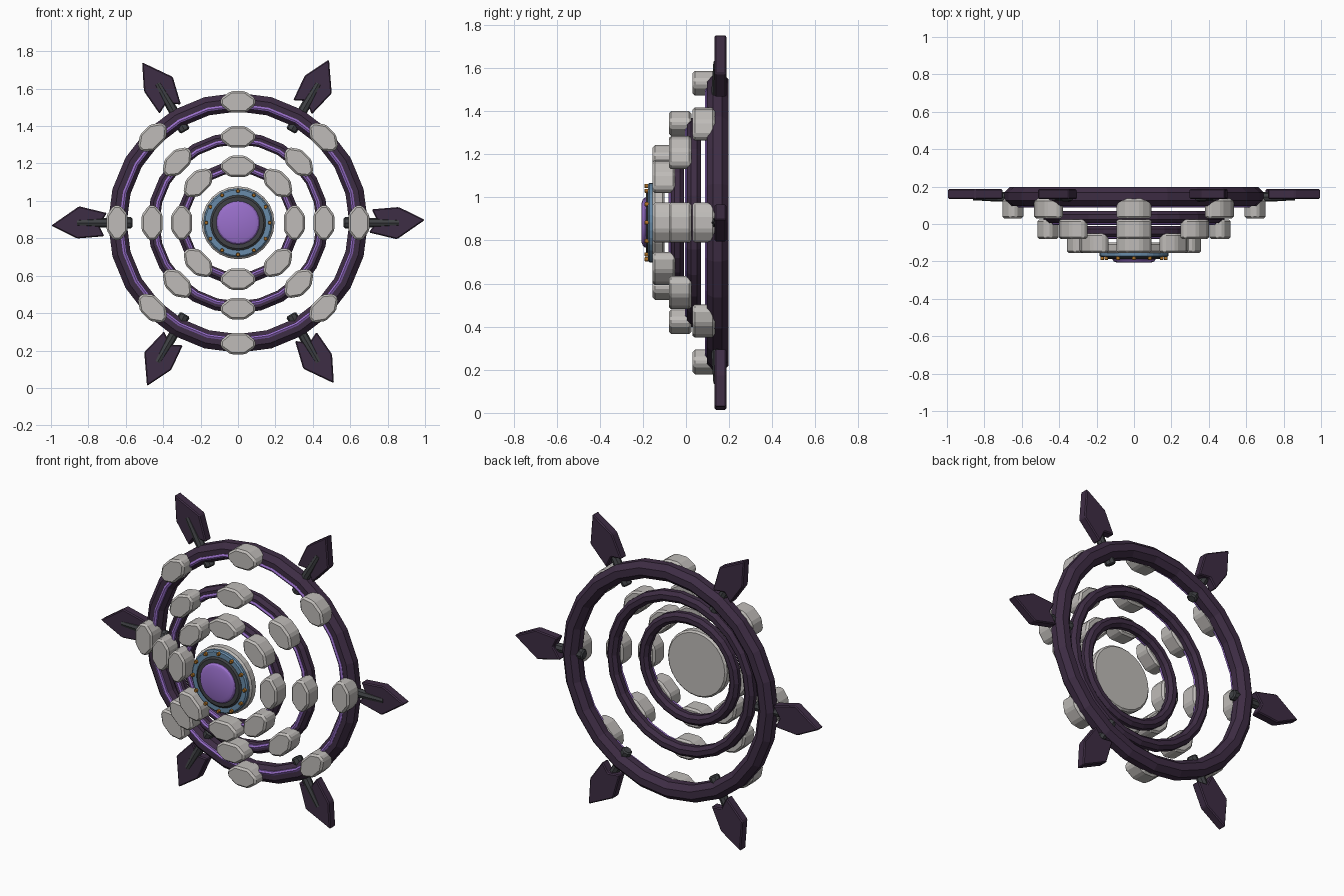
import bpy, bmesh, math
from mathutils import Vector

if "Cube" in bpy.data.objects:
    bpy.data.objects.remove(bpy.data.objects["Cube"])

CZ = 0.883          # height of the wheel axis


def mat(name, col):
    m = bpy.data.materials.new(name)
    m.diffuse_color = (*col, 1)
    m.use_nodes = True
    m.node_tree.nodes["Principled BSDF"].inputs["Base Color"].default_value = m.diffuse_color
    return m


DARK = mat("dark_plum", (0.048, 0.026, 0.058))
PURPLE = mat("violet", (0.32, 0.16, 0.60))
STONE = mat("pale_stone", (0.52, 0.50, 0.48))
IRON = mat("charcoal_iron", (0.050, 0.053, 0.058))
BLUE = mat("steel_blue", (0.14, 0.26, 0.40))
BRASS = mat("orange_brass", (0.43, 0.17, 0.02))


def polar(r, t, y, a):
    """Radial, tangential and depth offsets at angle a around the wheel axis."""
    c, s = math.cos(a), math.sin(a)
    return Vector((r * c - t * s, y, CZ + r * s + t * c))


def finish(name, bm, material, bevel=0, smooth=False):
    bmesh.ops.recalc_face_normals(bm, faces=bm.faces[:])
    if bevel:
        bmesh.ops.bevel(bm, geom=bm.edges[:], offset=bevel, segments=1,
                        affect='EDGES', profile=0.5)
    me = bpy.data.meshes.new(name)
    bm.to_mesh(me)
    bm.free()
    me.materials.append(material)
    ob = bpy.data.objects.new(name, me)
    bpy.context.collection.objects.link(ob)
    if smooth:
        bpy.context.view_layer.objects.active = ob
        ob.select_set(True)
        bpy.ops.object.shade_smooth_by_angle(angle=math.radians(30))
        ob.select_set(False)
    return ob


def prism(name, pts, y0, y1, a, material, bevel=0):
    """Extrude a (radial, tangential) outline through the depth."""
    bm = bmesh.new()
    lo = [bm.verts.new(polar(r, t, y0, a)) for r, t in pts]
    hi = [bm.verts.new(polar(r, t, y1, a)) for r, t in pts]
    bm.faces.new(lo)
    bm.faces.new(hi)
    n = len(pts)
    for i in range(n):
        j = (i + 1) % n
        bm.faces.new((lo[i], lo[j], hi[j], hi[i]))
    return finish(name, bm, material, bevel)


def lathe(name, prof, seg, material, closed=False, smooth=False):
    """Spin a (radius, depth) profile around the wheel axis."""
    bm = bmesh.new()
    rows = [[bm.verts.new(polar(r, 0, y, 2 * math.pi * k / seg)) for r, y in prof]
            for k in range(seg)]
    n = len(prof)
    for k in range(seg):
        p, q = rows[k], rows[(k + 1) % seg]
        for i in range(n if closed else n - 1):
            j = (i + 1) % n
            bm.faces.new((p[i], p[j], q[j], q[i]))
    if not closed:
        bm.faces.new([r[0] for r in rows])
        bm.faces.new([r[-1] for r in rows])
    return finish(name, bm, material, smooth=smooth)


def ring(name, R, y, r, sides, seg, material):
    prof = [(R + r * math.cos(2 * math.pi * (i + 0.5) / sides),
             y + r * math.sin(2 * math.pi * (i + 0.5) / sides)) for i in range(sides)]
    return lathe(name, prof, seg, material, closed=True)


# Three stepped rings, each with an inlaid stripe and eight stones
for label, R, y, r, gem_R, gem_y in (("outer", 0.645, 0.147, 0.054, 0.647, 0.03),
                                     ("middle", 0.452, 0.037, 0.035, 0.46, -0.08),
                                     ("inner", 0.298, -0.04, 0.033, 0.302, -0.155)):
    ring(label + "_ring", R, y, r, 8, 24, DARK)
    ring(label + "_stripe", R - 0.35 * r, y - 0.85 * r, 0.012, 6, 24, PURPLE)
    half = [(0.057, -0.038), (0.057, 0.038), (0.018, 0.093),
            (-0.018, 0.093), (-0.057, 0.045), (-0.057, -0.045),
            (-0.018, -0.093), (0.018, -0.093)]
    for k in range(8):
        prism(f"{label}_stone_{k}", [(gem_R + u, v) for u, v in half],
              gem_y, gem_y + 0.105, k * math.pi / 4, STONE, bevel=0.011)

# Six handles: a tapered rod carrying a skewed blade
blade = [(0.999, 0.015), (0.86, 0.084), (0.715, 0.072), (0.745, 0.012),
         (0.70, -0.052), (0.85, -0.088)]
for k in range(6):
    a = k * math.pi / 3
    prism(f"blade_{k}", blade, 0.133, 0.187, a, DARK, bevel=0.006)
    bm = bmesh.new()
    rows = []
    for r, rad in ((0.565, 0.022), (0.572, 0.03), (0.61, 0.03),
                   (0.625, 0.024), (0.72, 0.026), (0.86, 0.018)):
        rows.append([bm.verts.new(polar(r, rad * math.cos(i * math.pi / 4),
                                        0.145 + rad * math.sin(i * math.pi / 4), a))
                     for i in range(8)])
    for p, q in zip(rows, rows[1:]):
        for i in range(8):
            j = (i + 1) % 8
            bm.faces.new((p[i], p[j], q[j], q[i]))
    bm.faces.new(rows[0])
    bm.faces.new(rows[-1])
    finish(f"rod_{k}", bm, IRON, smooth=True)

# Hub: stone disc, blue collar, iron bezel and violet lens
lathe("hub_disc", [(0.185, -0.10), (0.195, -0.11), (0.195, -0.145), (0.185, -0.155)],
      24, STONE)
lathe("hub_collar", [(0.14, -0.15), (0.184, -0.15), (0.184, -0.170),
                     (0.176, -0.177), (0.14, -0.177)], 32, BLUE, closed=True)
lathe("hub_bezel", [(0.148, -0.15), (0.148, -0.178), (0.138, -0.186),
                    (0.108, -0.186), (0.108, -0.15)], 32, IRON, closed=True)
lathe("hub_lens", [(0.116, -0.15), (0.116, -0.190), (0.108, -0.200), (0.092, -0.206)],
      24, PURPLE, smooth=True)

# Twelve rivets around the collar
for k in range(12):
    pts = [(0.170 + 0.011 * math.cos(i * math.pi / 3), 0.011 * math.sin(i * math.pi / 3))
           for i in range(6)]
    prism(f"rivet_{k}", pts, -0.192, -0.165, k * math.pi / 6, BRASS, bevel=0.002)
